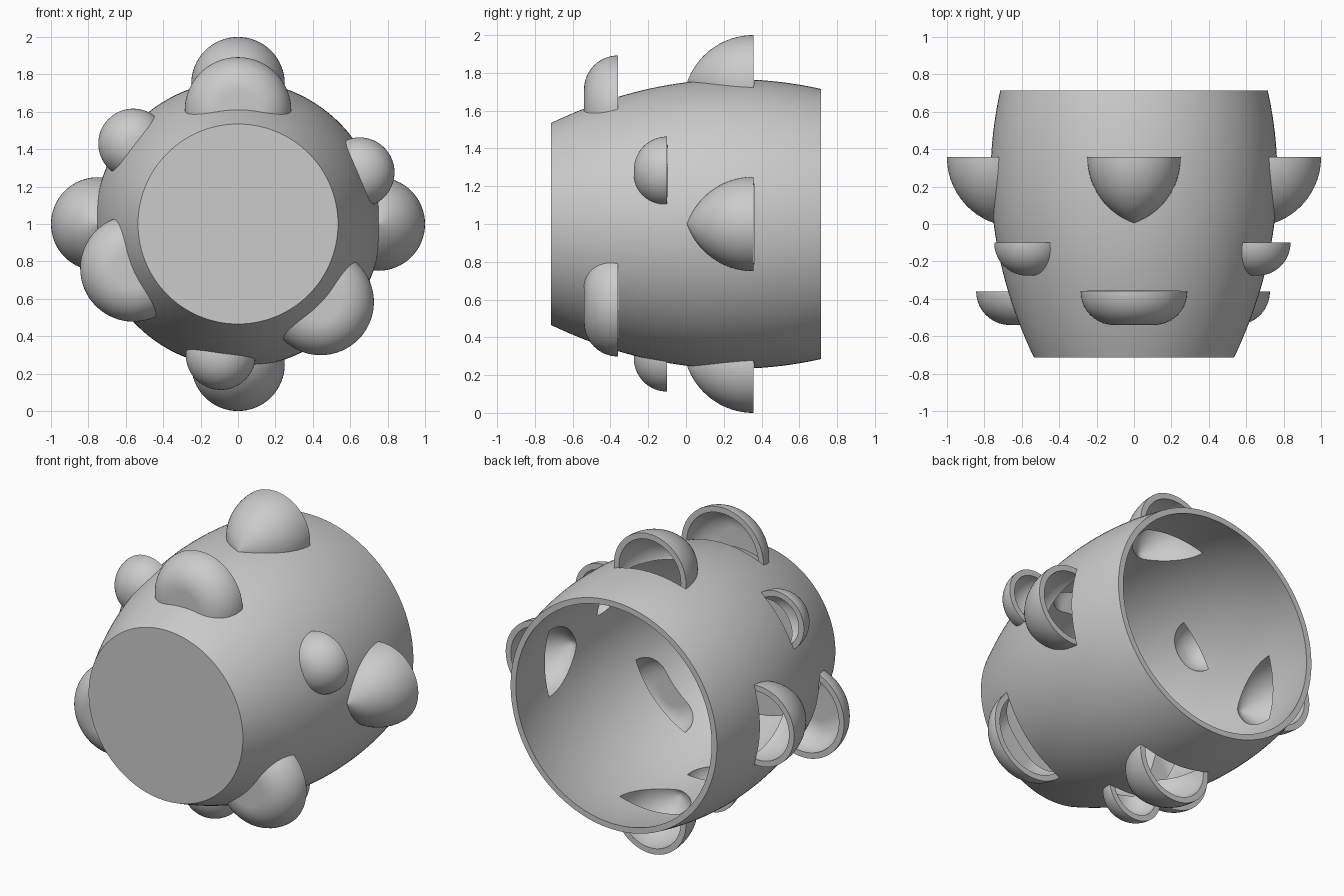
import bpy, bmesh
from math import sin, cos, acos, pi, radians
from mathutils import Matrix, Vector

if "Cube" in bpy.data.objects:
    bpy.data.objects.remove(bpy.data.objects["Cube"], do_unlink=True)

HALF = 0.715        # half the pot's length
WALL = 0.036        # wall thickness of pot and pockets
AXIS_Z = 1.0        # height of the pot's axis

# Pocket rows: mouth y, mouth radius, arc radius, distance from axis, angles
ROWS = [
    (0.357, 0.25, 0.372, 0.75, (0, 90, 180, 270)),
    (-0.10, 0.187, 0.176, 0.706, (23, 142.5, 262.5)),
    (-0.36, 0.285, 0.180, 0.607, (90, 203, 316.7)),
]


def lathe(bm, profile, centre, steps):
    """Spin a (y, radius) profile around the y direction into a closed solid."""
    part = bmesh.new()
    verts = [part.verts.new((r, y, 0)) for y, r in profile]
    edges = [part.edges.new(pair) for pair in zip(verts, verts[1:])]
    bmesh.ops.spin(part, geom=verts + edges, cent=(0, 0, 0), axis=(0, 1, 0),
                   angle=2 * pi, steps=steps)
    bmesh.ops.remove_doubles(part, verts=part.verts, dist=1e-5)
    bmesh.ops.recalc_face_normals(part, faces=part.faces)
    part.transform(Matrix.Translation(centre))
    mesh = bpy.data.meshes.new("part")
    part.to_mesh(mesh)
    part.free()
    bm.from_mesh(mesh)
    bpy.data.meshes.remove(mesh)


def make_object(name, bm):
    mesh = bpy.data.meshes.new(name)
    bm.to_mesh(mesh)
    bm.free()
    obj = bpy.data.objects.new(name, mesh)
    bpy.context.collection.objects.link(obj)
    return obj


def pot(name, inset, start, end):
    """Barrel with a gently bulging side."""
    n = 32
    ys = [start + (end - start) * i / n for i in range(n + 1)]
    side = [(y, 0.75 + 0.126 * y - 0.245 * y * y - inset) for y in ys]
    bm = bmesh.new()
    lathe(bm, [(start, 0)] + side + [(end, 0)], Vector((0, 0, AXIS_Z)), 128)
    return make_object(name, bm)


def pockets(name, inset, overshoot):
    """All half-cup pockets, open towards the back."""
    bm = bmesh.new()
    for mouth, rim, arc, dist, angles in ROWS:
        offset = rim - arc
        arc_in = arc - inset
        last = acos(-offset / arc_in) if offset < 0 else pi / 2
        curve = [(mouth - arc_in * sin(last * i / 20),
                  max(0, offset + arc_in * cos(last * i / 20))) for i in range(21)]
        profile = [(mouth + overshoot, 0)]
        if overshoot:
            profile.append((mouth + overshoot, rim - inset))
        profile += curve
        if offset < 0:
            profile[-1] = (profile[-1][0], 0)
        else:
            profile.append((curve[-1][0], 0))
        for a in map(radians, angles):
            lathe(bm, profile, Vector((dist * cos(a), 0, AXIS_Z + dist * sin(a))), 64)
    return make_object(name, bm)


def boolean(target, tool, operation):
    tool.hide_render = True
    mod = target.modifiers.new(operation.title(), "BOOLEAN")
    mod.object, mod.operation, mod.solver = tool, operation, "EXACT"
    bpy.context.view_layer.objects.active = target
    bpy.ops.object.modifier_apply(modifier=mod.name)
    bpy.data.objects.remove(tool, do_unlink=True)


# Pot body with the pockets joined on, then hollowed out
planter = pot("pocket_planter", 0, -HALF, HALF)
boolean(planter, pockets("pocket_shells", 0, 0), "UNION")
boolean(planter, pot("pot_hollow", WALL, -HALF + WALL, HALF + 0.05), "DIFFERENCE")
boolean(planter, pockets("pocket_hollows", WALL, 0.002), "DIFFERENCE")

# Plain grey clay
clay = bpy.data.materials.new("grey_clay")
clay.use_nodes = True
colour = (0.6, 0.6, 0.6, 1)
clay.diffuse_color = colour
clay.node_tree.nodes["Principled BSDF"].inputs["Base Color"].default_value = colour
planter.data.materials.clear()
planter.data.materials.append(clay)

# Smooth sides, sharp rims
bpy.ops.object.select_all(action="DESELECT")
planter.select_set(True)
bpy.context.view_layer.objects.active = planter
bpy.ops.object.shade_smooth_by_angle(angle=radians(30))
